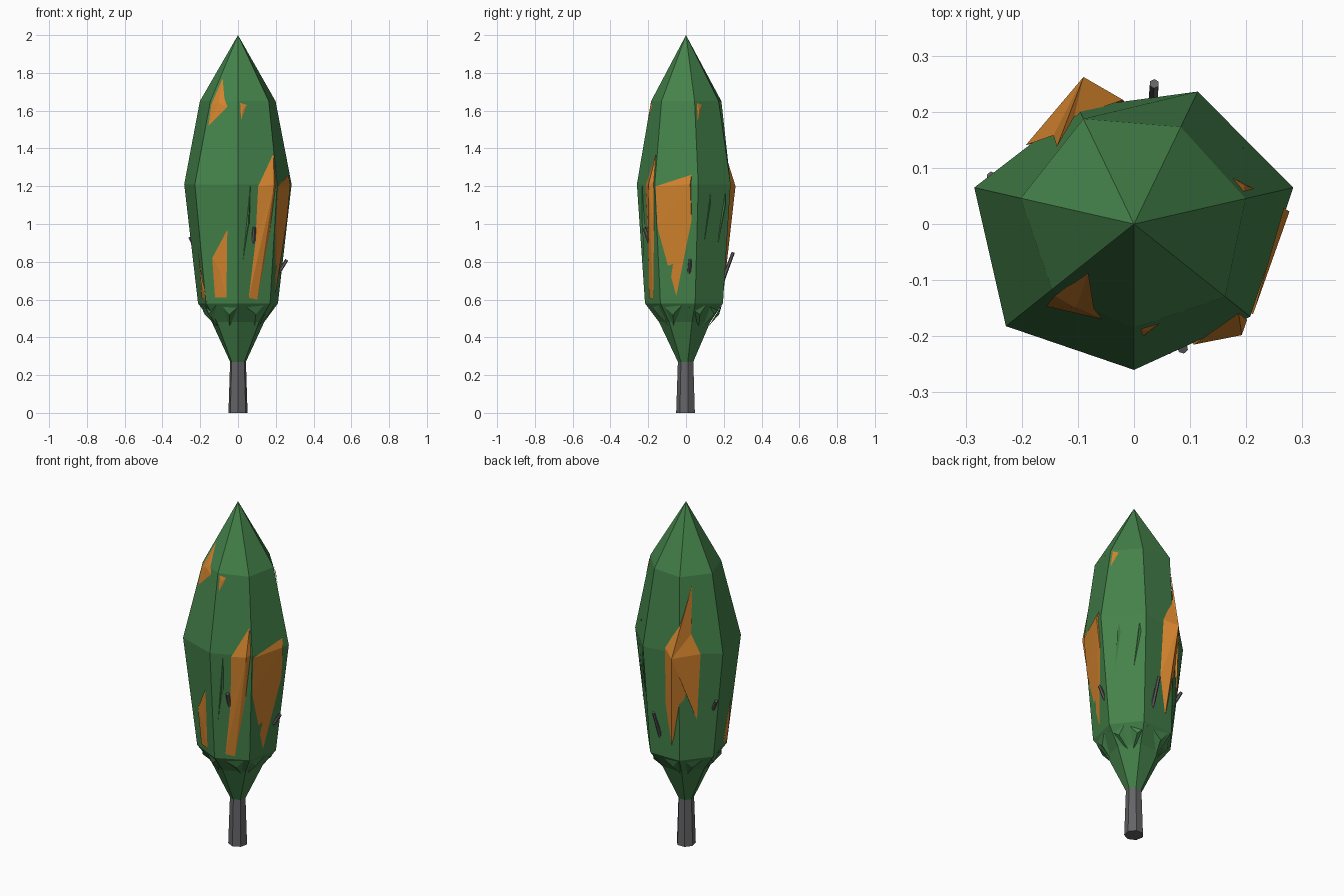
import bpy, bmesh, math
from mathutils import Vector
from mathutils.bvhtree import BVHTree

if "Cube" in bpy.data.objects:
    bpy.data.objects.remove(bpy.data.objects["Cube"])


def material(name, rgb):
    m = bpy.data.materials.new(name)
    m.diffuse_color = (*rgb, 1)
    m.use_nodes = True
    m.node_tree.nodes["Principled BSDF"].inputs["Base Color"].default_value = m.diffuse_color
    return m


GREEN = material("leaf green", (0.058, 0.223, 0.069))
ORANGE = material("autumn orange", (0.66, 0.23, 0.027))
GREY = material("bark grey", (0.127, 0.127, 0.133))


def finish(bm, name, mat):
    bmesh.ops.recalc_face_normals(bm, faces=bm.faces)
    me = bpy.data.meshes.new(name)
    bm.to_mesh(me)
    me.materials.append(mat)
    ob = bpy.data.objects.new(name, me)
    bpy.context.collection.objects.link(ob)
    return ob


def loft(rings, tip=None):
    """Seven-sided stack of (height, radii) rings, closed at the bottom and by a tip or cap."""
    bm = bmesh.new()
    loops = []
    for z, radii in rings:
        if not isinstance(radii, list):
            radii = [radii] * 7
        loops.append([bm.verts.new((r * math.cos(a), r * math.sin(a), z))
                      for r, a in zip(radii, (math.radians(-90 + i * 360 / 7) for i in range(7)))])
    for lo, hi in zip(loops, loops[1:]):
        for i in range(7):
            j = (i + 1) % 7
            bm.faces.new((lo[i], lo[j], hi[j], hi[i]))
    bm.faces.new(loops[0][::-1])
    if tip:
        t = bm.verts.new(tip)
        for i in range(7):
            bm.faces.new((loops[-1][i], loops[-1][(i + 1) % 7], t))
    else:
        bm.faces.new(loops[-1])
    return bm


# trunk
finish(loft([(0, 0.052), (0.3, 0.042)]), "trunk", GREY)

# crown
crown_bm = loft([(0.26, 0.038), (0.48, 0.142), (0.58, 0.217),
                 (1.21, [0.26, 0.265, 0.291, 0.262, 0.23, 0.292, 0.292]),
                 (1.65, [0.185, 0.208, 0.204, 0.192, 0.208, 0.207, 0.187])], (0, 0, 2))
finish(crown_bm, "crown", GREEN)
surface = BVHTree.FromBMesh(crown_bm)


def on_crown(az, u, z, lift):
    """Point on the crown reached from compass angle az at sideways offset u and height z."""
    a = math.radians(az)
    out, right = Vector((math.cos(a), math.sin(a), 0)), Vector((-math.sin(a), math.cos(a), 0))
    start = right * u + out + Vector((0, 0, z))
    hit, normal, _, _ = surface.ray_cast(start, -out)
    if hit is None:
        hit, normal, _, _ = surface.find_nearest(right * u + out * 0.1 + Vector((0, 0, z)))
    if normal.dot(hit - Vector((0, 0, hit.z))) < 0:
        normal = -normal
    return hit + normal * lift


def patch(name, mat, az, outline, peak=None, lift=0.004, bulge=0.01):
    """Leaf patch: a fan from a raised peak to an outline lying on the crown."""
    bm = bmesh.new()
    rim = [bm.verts.new(on_crown(az, u, z, lift)) for u, z in outline]
    if peak is None:
        n = len(outline)
        peak = on_crown(az, sum(p[0] for p in outline) / n, sum(p[1] for p in outline) / n, bulge)
    top = bm.verts.new(peak)
    for i, v in enumerate(rim):
        bm.faces.new((v, rim[(i + 1) % len(rim)], top))
    finish(bm, name, mat)


# large orange leaf clumps
patch("back_clump", ORANGE, 135,
      [(0.0, 1.6), (-0.01, 1.32), (0.037, 1.21), (0.02, 0.82), (-0.04, 0.98),
       (-0.106, 0.66), (-0.135, 0.9), (-0.14, 1.23), (-0.06, 1.4)], (-0.09, 0.262, 1.2))
patch("front_right_clump", ORANGE, -90,
      [(0.185, 1.37), (0.105, 1.2), (0.09, 0.9), (0.055, 0.61), (0.1, 0.6),
       (0.165, 0.95), (0.2, 1.22)], (0.192, -0.198, 1.21))
patch("right_clump", ORANGE, 0,
      [(0.03, 1.26), (0.03, 1.02), (-0.05, 0.62), (-0.15, 0.98), (-0.16, 1.2)], (0.277, 0.022, 1.21))

# small orange leaf patches
patch("low_front_patch", ORANGE, -90, [(-0.055, 0.97), (-0.06, 0.61), (-0.12, 0.61), (-0.135, 0.82)])
patch("low_left_patch", ORANGE, -120, [(-0.125, 0.87), (-0.095, 0.7), (-0.07, 0.585), (-0.13, 0.61)])
patch("high_left_patch", ORANGE, -90,
      [(-0.08, 1.77), (-0.07, 1.66), (-0.055, 1.62), (-0.155, 1.52), (-0.14, 1.63)])
patch("high_front_patch", ORANGE, -90, [(0.01, 1.64), (0.045, 1.63), (0.015, 1.55)], bulge=0.007)
patch("high_right_patch", ORANGE, 0, [(0.055, 1.64), (0.08, 1.63), (0.06, 1.54)], bulge=0.007)

# thin green leaf ridges
for az, u, z in [(-90, 0.045, 1.0), (0, 0.115, 1.1), (55, 0.0, 1.1)]:
    patch("leaf_ridge", GREEN, az, [(u + 0.02, z + 0.21), (u + 0.015, z), (u - 0.02, z - 0.2)], lift=0.002)

# ragged tufts around the lower rim
for i in range(9):
    az = -100 + i * 40
    s = 0.03 if i % 2 else -0.025
    patch("rim_tuft", GREEN, az, [(-0.05, 0.56), (0.045, 0.57), (s, 0.46)], lift=0.001, bulge=0.016)


# twigs poking out of the crown
def twig(name, a, b, r):
    a, b = Vector(a), Vector(b)
    bm = bmesh.new()
    bmesh.ops.create_cone(bm, cap_ends=True, segments=6, radius1=r, radius2=r * 0.8, depth=(b - a).length)
    ob = finish(bm, name, GREY)
    ob.location = (a + b) / 2
    ob.rotation_euler = (b - a).to_track_quat('Z', 'Y').to_euler()


twig("back_twig", (0.03, 0.15, 0.58), (0.036, 0.25, 0.85), 0.011)
twig("front_twig", (0.075, -0.17, 0.84), (0.087, -0.222, 0.98), 0.012)
twig("right_twig", (0.2, 0.015, 0.72), (0.258, 0.022, 0.81), 0.011)
twig("left_twig", (-0.2, 0.06, 0.82), (-0.255, 0.085, 0.93), 0.011)
